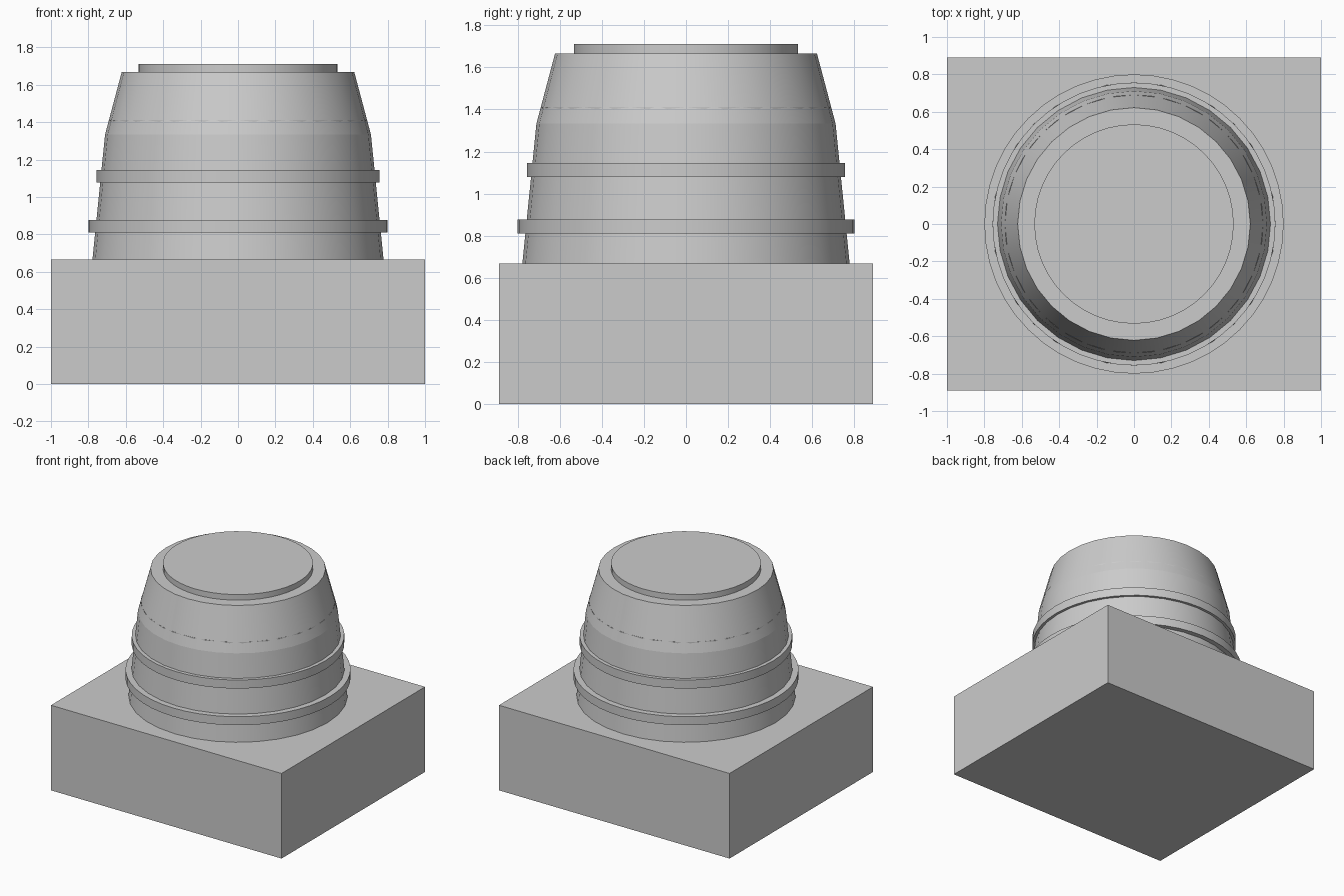
import bpy
import bmesh
import math

cube = bpy.data.objects.get("Cube")
if cube:
    bpy.data.objects.remove(cube, do_unlink=True)

grey = bpy.data.materials.new("light grey")
grey.use_nodes = True
COLOUR = (0.6, 0.6, 0.6, 1)
grey.diffuse_color = COLOUR
grey.node_tree.nodes["Principled BSDF"].inputs["Base Color"].default_value = COLOUR


def finish(bm, name, smooth=False):
    mesh = bpy.data.meshes.new(name)
    bmesh.ops.recalc_face_normals(bm, faces=bm.faces)
    bm.to_mesh(mesh)
    bm.free()
    mesh.materials.append(grey)
    obj = bpy.data.objects.new(name, mesh)
    bpy.context.collection.objects.link(obj)
    if smooth:
        bpy.ops.object.select_all(action="DESELECT")
        obj.select_set(True)
        bpy.context.view_layer.objects.active = obj
        bpy.ops.object.shade_smooth_by_angle(angle=math.radians(30))
    return obj


def frustum(name, z0, z1, r0, r1, sides):
    """Capped round part between two heights."""
    bm = bmesh.new()
    bmesh.ops.create_cone(bm, cap_ends=True, segments=sides,
                          radius1=r0, radius2=r1, depth=z1 - z0)
    bmesh.ops.translate(bm, verts=bm.verts, vec=(0, 0, (z0 + z1) / 2))
    return finish(bm, name, smooth=True)


# Square block that carries the drum
BASE_TOP = 0.667
bm = bmesh.new()
bmesh.ops.create_cube(bm, size=1)
bmesh.ops.scale(bm, verts=bm.verts, vec=(2, 1.778, BASE_TOP))
bmesh.ops.translate(bm, verts=bm.verts, vec=(0, 0, BASE_TOP / 2))
finish(bm, "base_block")

# Drum: gentle lower taper, steeper shoulder, flat lid
frustum("lower_drum", BASE_TOP, 1.333, 0.778, 0.711, 32)
frustum("upper_drum", 1.333, 1.667, 0.711, 0.622, 32)
frustum("top_lid", 1.667, 1.711, 0.533, 0.533, 48)

# Evenly spaced hoops; the top one lies almost flush with the shoulder
for name, z, radius in (("lower_hoop", 0.811, 0.8),
                        ("middle_hoop", 1.078, 0.756),
                        ("upper_hoop", 1.344, 0.69)):
    frustum(name, z, z + 0.067, radius, radius, 48)
